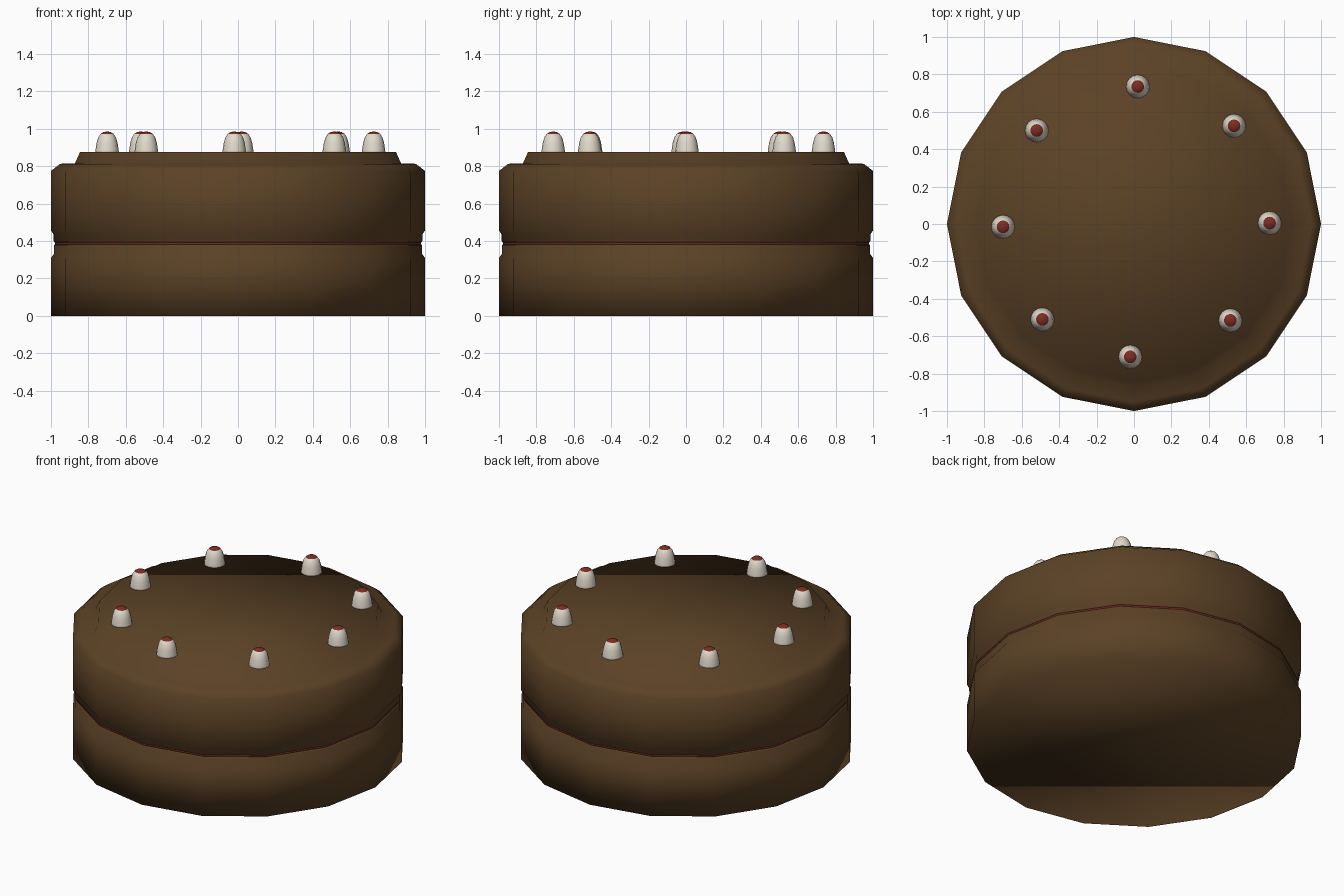
import bpy, bmesh, math

if "Cube" in bpy.data.objects:
    bpy.data.objects.remove(bpy.data.objects["Cube"])


def material(name, rgb):
    m = bpy.data.materials.new(name)
    m.diffuse_color = (*rgb, 1)
    m.use_nodes = True
    m.node_tree.nodes["Principled BSDF"].inputs["Base Color"].default_value = m.diffuse_color
    return m


CHOCOLATE = material("chocolate", (0.105, 0.054, 0.019))
CREAM = material("cream", (0.76, 0.70, 0.60))
RED = material("cherry_red", (0.2, 0.026, 0.016))


def lathe(name, profile, sides, mats, at=(0, 0, 0), red_from=None):
    """Solid of revolution with flat caps, smooth shaded."""
    bm = bmesh.new()
    rings = []
    for r, z in profile:
        rings.append([bm.verts.new((r * math.cos(i * math.tau / sides),
                                    r * math.sin(i * math.tau / sides), z))
                      for i in range(sides)])
    for a, b in zip(rings, rings[1:]):
        for i in range(sides):
            j = (i + 1) % sides
            bm.faces.new((a[i], a[j], b[j], b[i]))
    bm.faces.new(rings[0][::-1])
    bm.faces.new(rings[-1])
    for f in bm.faces:
        f.smooth = True
        if red_from is not None and f.calc_center_median().z > red_from:
            f.material_index = 1
    me = bpy.data.meshes.new(name)
    bm.to_mesh(me)
    bm.free()
    for m in mats:
        me.materials.append(m)
    ob = bpy.data.objects.new(name, me)
    ob.location = at
    bpy.context.collection.objects.link(ob)
    return ob


# two sponge layers, the upper one with a raised icing disc
lathe("lower_sponge", [(1, 0), (1, 0.31), (0.985, 0.33), (0.985, 0.375), (0.978, 0.383)],
      16, [CHOCOLATE])
lathe("upper_sponge", [(0.978, 0.391), (0.985, 0.398), (0.988, 0.44), (1, 0.455), (1, 0.775),
                       (0.95, 0.813), (0.872, 0.815), (0.845, 0.875)], 16, [CHOCOLATE])

# thin jam filling between the layers
lathe("jam_filling", [(0.979, 0.382), (0.979, 0.392)], 16, [RED])

# ring of cream dollops with red tips
SPOTS = [(0.02, 0.735), (0.535, 0.525), (0.725, 0.005), (0.515, -0.515),
         (-0.02, -0.71), (-0.49, -0.51), (-0.70, -0.015), (-0.52, 0.50)]
DOLLOP = [(0.064, -0.01), (0.062, 0.01), (0.056, 0.05), (0.047, 0.08),
          (0.034, 0.098), (0.02, 0.107), (0.006, 0.11)]
for n, (x, y) in enumerate(SPOTS):
    lathe(f"cream_dollop_{n + 1}", DOLLOP, 16, [CREAM, RED], (x, y, 0.875), 0.098)
